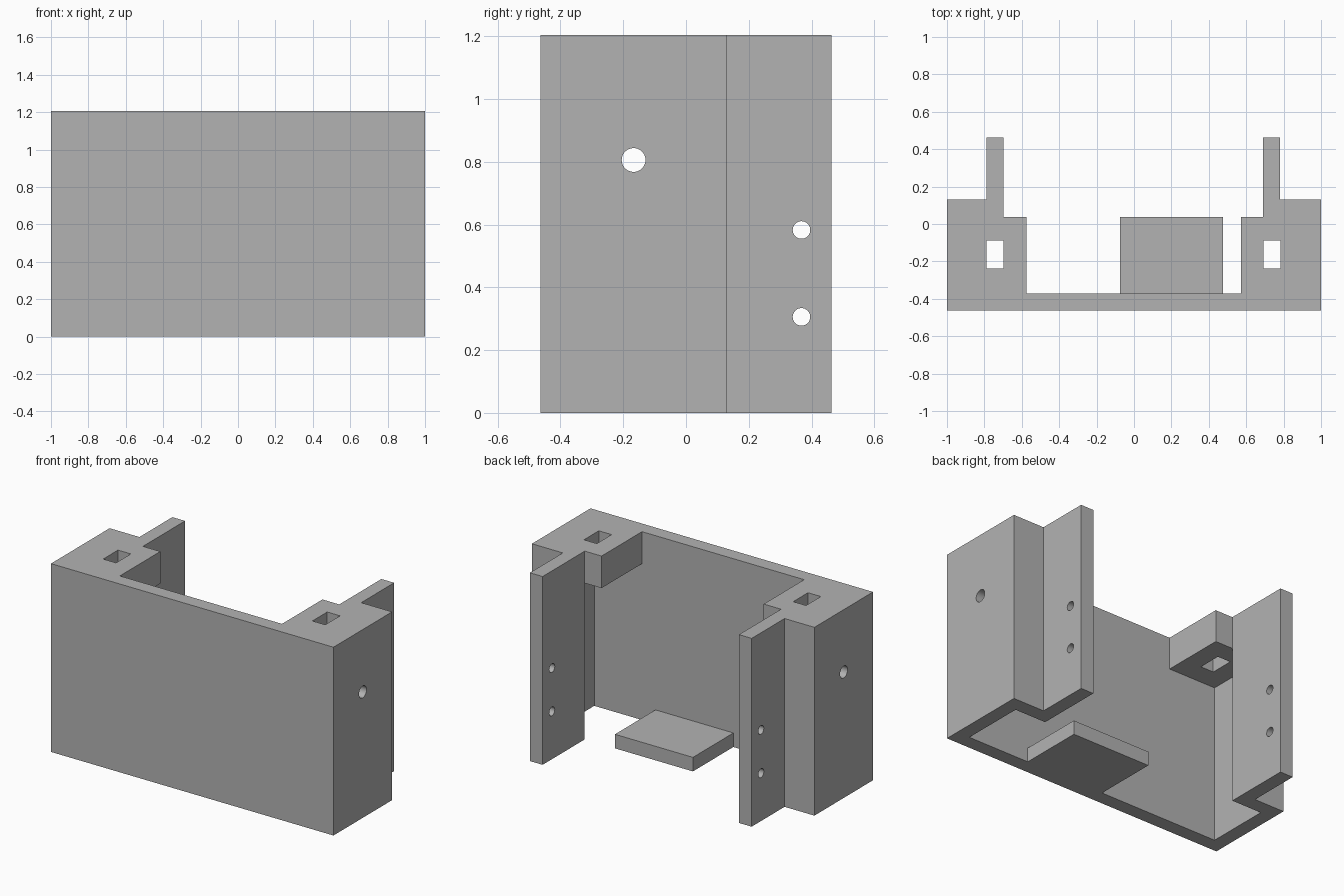
import bpy
import bmesh
from math import pi
from mathutils import Matrix, Vector

cube = bpy.data.objects.get("Cube")
if cube:
    bpy.data.objects.remove(cube, do_unlink=True)

HEIGHT = 1.205
FRONT, INNER, FLANGE, REAR = -0.463, -0.372, 0.13, 0.463
LEDGE = 0.037          # rear edge of the blocks and the shelf
SHIFT = -0.004         # inner features sit slightly off centre

grey = bpy.data.materials.new("plain grey")
grey.diffuse_color = (0.45, 0.45, 0.45, 1)
grey.use_nodes = True
grey.node_tree.nodes["Principled BSDF"].inputs["Base Color"].default_value = (0.45, 0.45, 0.45, 1)


def make_object(name, bm):
    bmesh.ops.recalc_face_normals(bm, faces=bm.faces)
    mesh = bpy.data.meshes.new(name)
    bm.to_mesh(mesh)
    bm.free()
    mesh.materials.append(grey)
    obj = bpy.data.objects.new(name, mesh)
    bpy.context.collection.objects.link(obj)
    return obj


def prism(name, outline, z0, z1):
    bm = bmesh.new()
    face = bm.faces.new([bm.verts.new((x, y, z0)) for x, y in outline])
    result = bmesh.ops.extrude_face_region(bm, geom=[face])
    top = [v for v in result["geom"] if isinstance(v, bmesh.types.BMVert)]
    bmesh.ops.translate(bm, verts=top, vec=Vector((0, 0, z1 - z0)))
    return make_object(name, bm)


def box(name, x0, x1, y0, y1, z0, z1):
    return prism(name, [(x0, y0), (x1, y0), (x1, y1), (x0, y1)], z0, z1)


def cross_bore(name, y, z, radius):
    bm = bmesh.new()
    place = Matrix.Translation((0, y, z)) @ Matrix.Rotation(pi / 2, 4, "Y")
    bmesh.ops.create_cone(bm, cap_ends=True, segments=32, radius1=radius,
                          radius2=radius, depth=3, matrix=place)
    return make_object(name, bm)


def combine(target, tool, operation):
    tool.hide_render = True
    mod = target.modifiers.new(tool.name, "BOOLEAN")
    mod.object, mod.operation, mod.solver = tool, operation, "EXACT"
    bpy.context.view_layer.objects.active = target
    bpy.ops.object.modifier_apply(modifier=mod.name)
    bpy.data.objects.remove(tool, do_unlink=True)


def half_outline(side):
    fin_out, fin_in = side * 0.785 + SHIFT, side * 0.695 + SHIFT
    return [(side, FRONT), (side, FLANGE), (fin_out, FLANGE), (fin_out, REAR),
            (fin_in, REAR), (fin_in, LEDGE), (side * 0.91, LEDGE), (side * 0.91, INNER)]


# Folded wall: front plate, sides, rear flanges and fins
bracket = prism("mounting_bracket", half_outline(1) + half_outline(-1)[::-1], 0, HEIGHT)

# Corner blocks at the top, each with a rectangular slot
for side, label in ((1, "left"), (-1, "right")):
    xs = sorted((side * 0.574 + SHIFT / 2, side * 0.95))
    combine(bracket, box(label + "_block", *xs, -0.42, LEDGE, 1.0, HEIGHT), "UNION")
    slot = sorted((side * 0.786 + SHIFT / 2, side * 0.695 + SHIFT / 2))
    combine(bracket, box(label + "_slot", *slot, -0.238, -0.088, 0.95, 1.3), "DIFFERENCE")

# Shelf at the base of the front plate
combine(bracket, box("shelf", -0.075, 0.477, -0.42, LEDGE, 0, 0.09), "UNION")

# Round holes through both side walls and both fins
for name, y, z, radius in (("side_hole", -0.167, 0.806, 0.038),
                           ("upper_fin_hole", 0.368, 0.583, 0.028),
                           ("lower_fin_hole", 0.368, 0.306, 0.028)):
    combine(bracket, cross_bore(name, y, z, radius), "DIFFERENCE")

# Smooth bores with crisp flat walls
bpy.ops.object.select_all(action="DESELECT")
bracket.select_set(True)
bpy.context.view_layer.objects.active = bracket
bpy.ops.object.shade_smooth_by_angle(angle=pi / 6)
